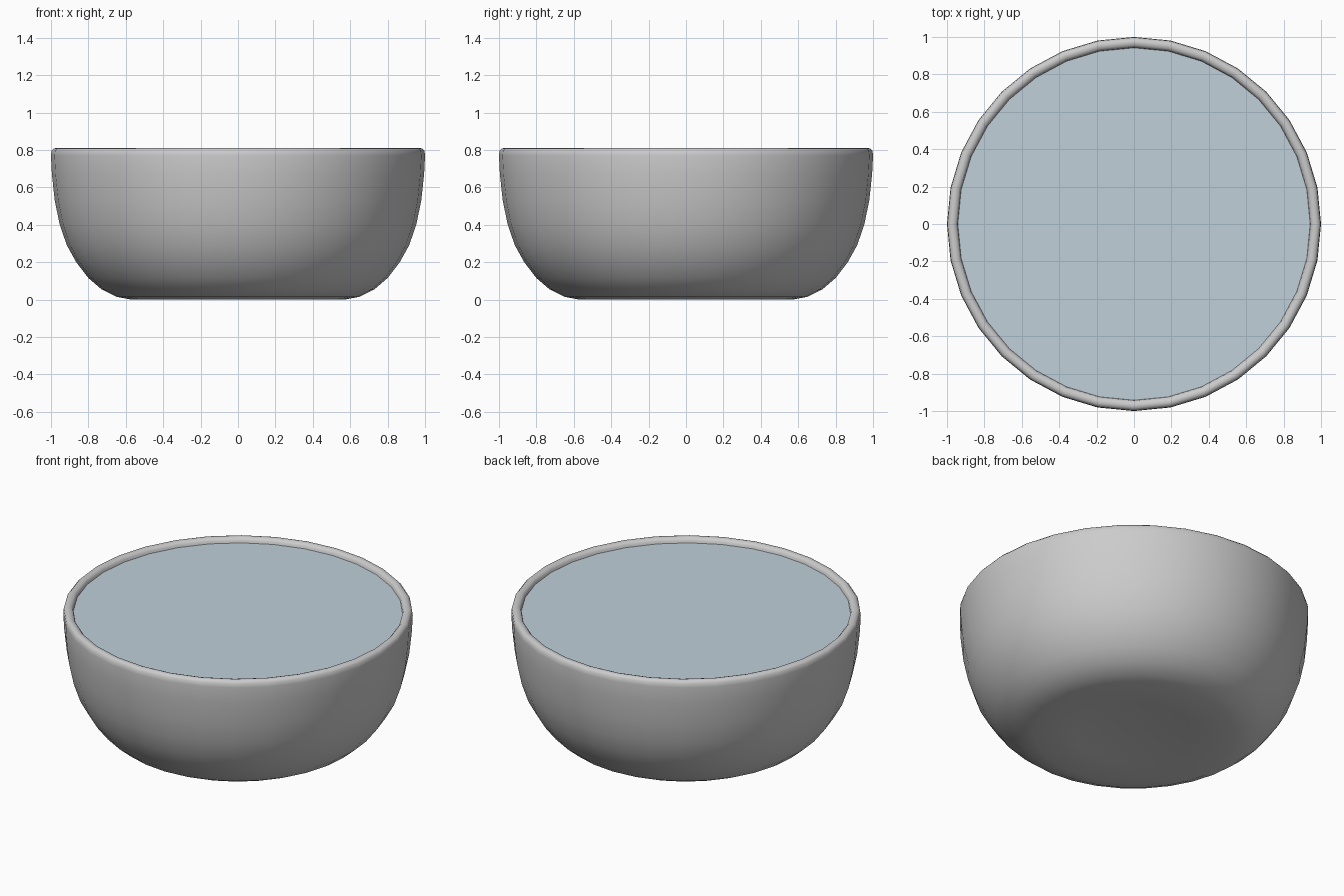
import bpy
import bmesh
import math

SIDES = 32
WATER_R, WATER_Z = 0.943, 0.78

if "Cube" in bpy.data.objects:
    bpy.data.objects.remove(bpy.data.objects["Cube"], do_unlink=True)


def make_material(name, colour):
    mat = bpy.data.materials.new(name)
    mat.use_nodes = True
    mat.diffuse_color = (*colour, 1)
    bsdf = mat.node_tree.nodes["Principled BSDF"]
    bsdf.inputs["Base Color"].default_value = (*colour, 1)
    return mat


def finish(name, bm, mat):
    mesh = bpy.data.meshes.new(name)
    bm.to_mesh(mesh)
    bm.free()
    mesh.materials.append(mat)
    obj = bpy.data.objects.new(name, mesh)
    bpy.context.collection.objects.link(obj)
    return obj


def lathe(name, profile, mat):
    """Spin an (r, z) profile around the z axis into a smooth shell."""
    bm = bmesh.new()
    verts = [bm.verts.new((r, 0, z)) for r, z in profile]
    edges = [bm.edges.new(pair) for pair in zip(verts, verts[1:])]
    bmesh.ops.spin(bm, geom=verts + edges, axis=(0, 0, 1), cent=(0, 0, 0),
                   angle=math.tau, steps=SIDES, use_duplicate=False)
    bmesh.ops.remove_doubles(bm, verts=bm.verts, dist=0.0005)
    bmesh.ops.recalc_face_normals(bm, faces=bm.faces)
    obj = finish(name, bm, mat)
    bpy.ops.object.select_all(action="DESELECT")
    obj.select_set(True)
    bpy.context.view_layer.objects.active = obj
    bpy.ops.object.shade_smooth_by_angle(angle=math.radians(50))
    return obj


ceramic = make_material("grey ceramic", (0.6, 0.6, 0.6))
water_blue = make_material("pale water blue", (0.53, 0.63, 0.70))

# Bowl: base, curved outer wall, rounded rim, inner wall and inner floor
outer = [(0, 0.006), (0.32, 0.006), (0.36, 0), (0.57, 0), (0.65, 0.015),
         (0.73, 0.055), (0.80, 0.115), (0.865, 0.2), (0.915, 0.29),
         (0.953, 0.4), (0.98, 0.53), (0.995, 0.67), (1, 0.77)]
rim = [(0.997, 0.795), (0.985, 0.808), (0.97, 0.81), (0.955, 0.806),
       (0.945, 0.795)]
inner = [(0.94, 0.77), (0.925, 0.55), (0.87, 0.34), (0.76, 0.17),
         (0.56, 0.07), (0, 0.06)]
lathe("bowl", outer + rim + inner, ceramic)

# Water: a flat disc just under the rim
bm = bmesh.new()
bmesh.ops.create_circle(bm, cap_ends=True, segments=SIDES, radius=WATER_R)
bmesh.ops.translate(bm, verts=bm.verts, vec=(0, 0, WATER_Z))
finish("water_surface", bm, water_blue)
